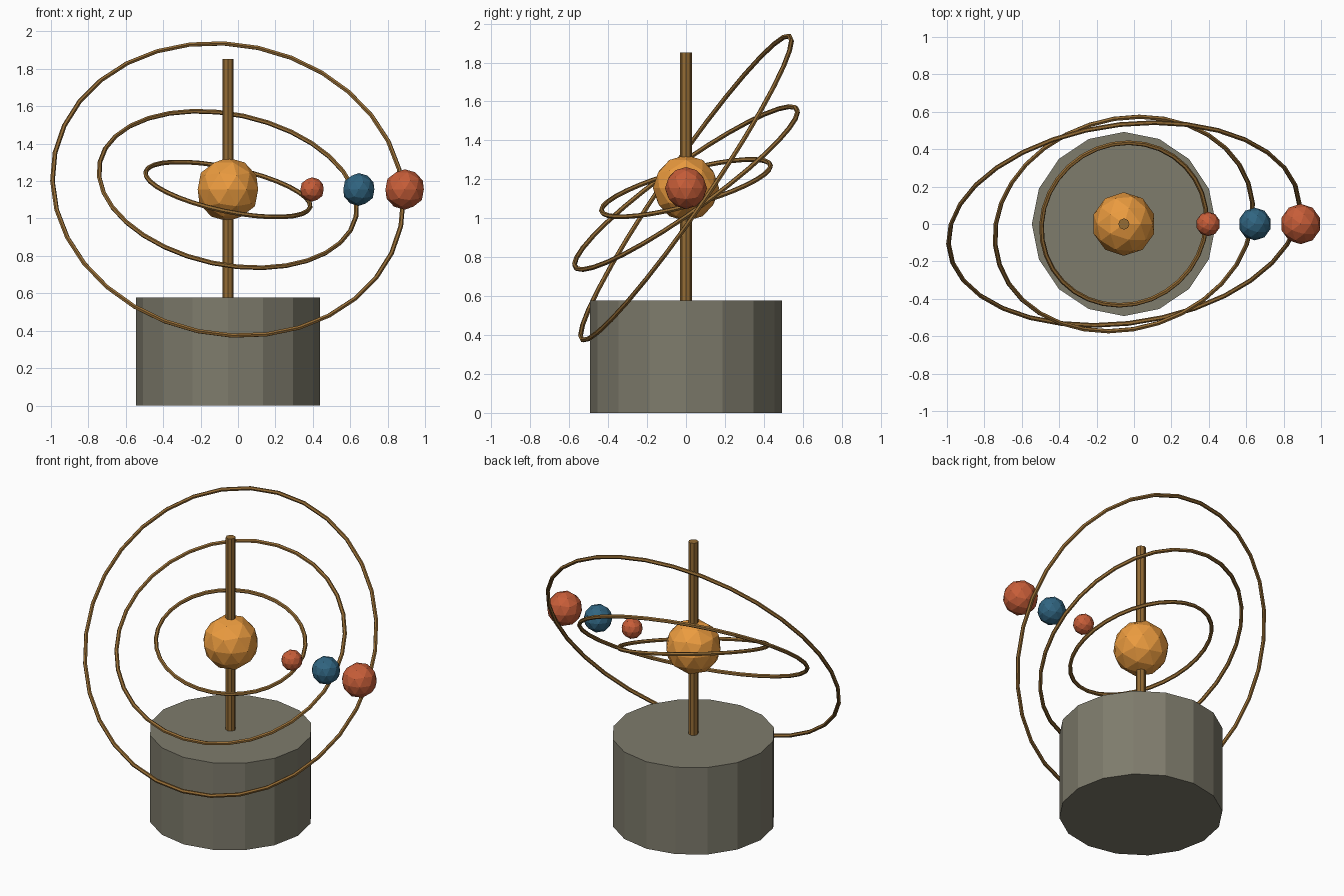
import bpy
from math import radians

if "Cube" in bpy.data.objects:
    bpy.data.objects.remove(bpy.data.objects["Cube"])

CX, CZ = -0.054, 1.155   # axis of the stand and height of the orbit centre


def material(name, rgb):
    m = bpy.data.materials.new(name)
    m.diffuse_color = (*rgb, 1)
    m.use_nodes = True
    m.node_tree.nodes["Principled BSDF"].inputs["Base Color"].default_value = m.diffuse_color
    return m


STONE = material("stone", (0.21, 0.20, 0.15))
BRASS = material("brass", (0.30, 0.15, 0.035))
ORANGE = material("orange", (0.83, 0.33, 0.05))
RED = material("red", (0.57, 0.11, 0.04))
BLUE = material("blue", (0.03, 0.13, 0.22))


def finish(name, mat):
    ob = bpy.context.object
    ob.name = name
    ob.data.materials.append(mat)
    return ob


def cylinder(name, sides, radius, z0, z1, mat):
    bpy.ops.mesh.primitive_cylinder_add(vertices=sides, radius=radius, depth=z1 - z0,
                                        location=(CX, 0, (z0 + z1) / 2))
    finish(name, mat)


def ball(name, offset, radius, mat):
    bpy.ops.mesh.primitive_ico_sphere_add(subdivisions=2, radius=radius,
                                          location=(CX + offset, 0, CZ))
    finish(name, mat)


# Stand
cylinder("base", 16, 0.492, 0, 0.577, STONE)
cylinder("pole", 8, 0.03, 0.55, 1.852, BRASS)

# Central sun
ball("sun", 0, 0.17, ORANGE)

# Orbit rings, each tilted further, with one planet per orbit
orbits = [("inner", 0.45, 15, 0.065, RED),
          ("middle", 0.70, 35, 0.0875, BLUE),
          ("outer", 0.945, 55, 0.108, RED)]
for name, orbit, tilt, size, mat in orbits:
    bpy.ops.mesh.primitive_torus_add(major_segments=32, minor_segments=6,
                                     major_radius=orbit, minor_radius=0.0125,
                                     location=(CX, 0, CZ),
                                     rotation=(radians(tilt), radians(12), 0))
    finish(name + "_ring", BRASS)
    ball(name + "_planet", orbit, size, mat)
